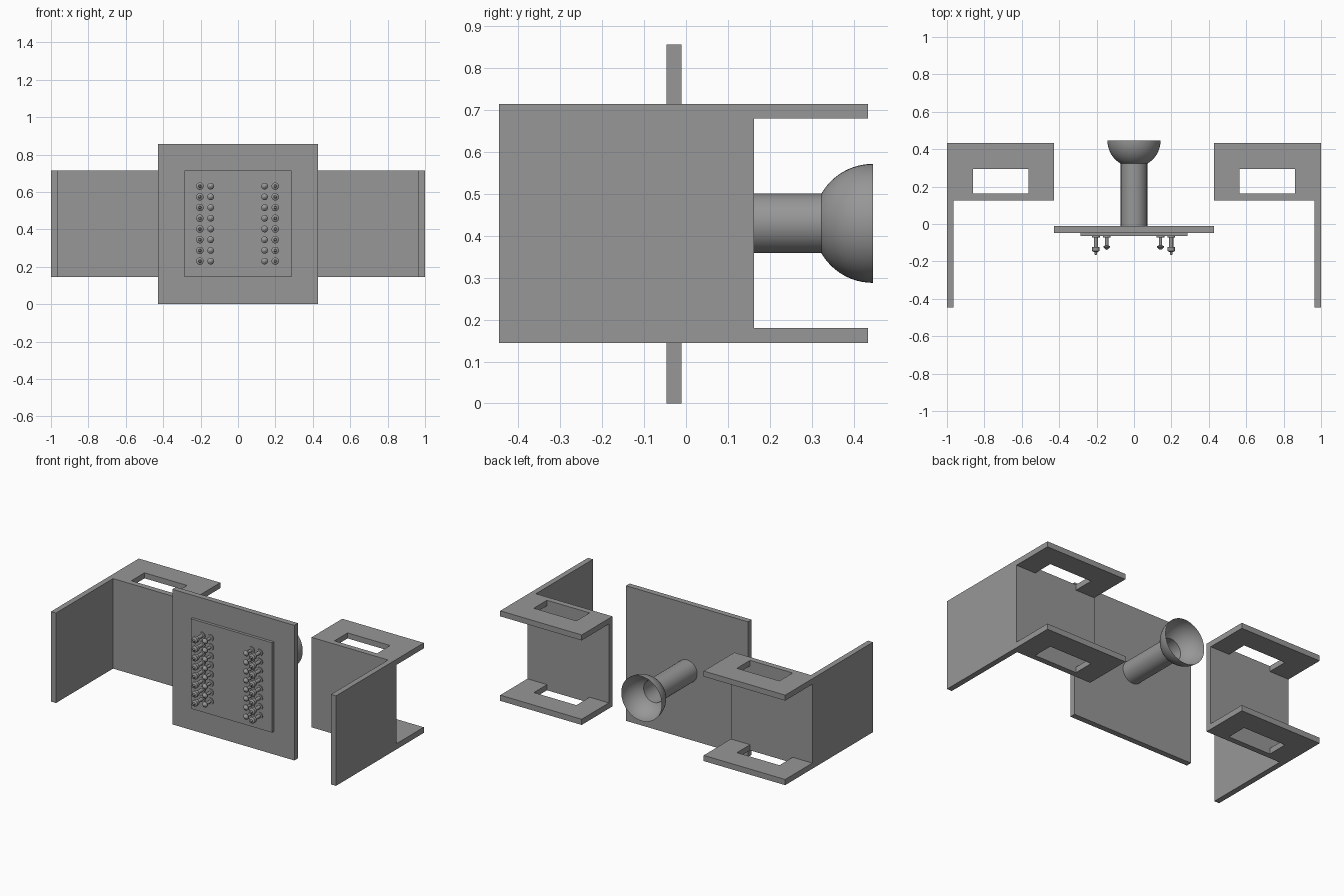
import bpy, bmesh, math
from mathutils import Matrix, Vector

if "Cube" in bpy.data.objects:
    bpy.data.objects.remove(bpy.data.objects["Cube"])

ZC = 0.43  # centre height
grey = bpy.data.materials.new("dark_grey")
grey.diffuse_color = (0.31, 0.31, 0.31, 1)
grey.use_nodes = True
grey.node_tree.nodes["Principled BSDF"].inputs["Base Color"].default_value = grey.diffuse_color


def finish(name, bm, smooth=False):
    bmesh.ops.recalc_face_normals(bm, faces=bm.faces)
    me = bpy.data.meshes.new(name)
    bm.to_mesh(me)
    bm.free()
    me.materials.append(grey)
    ob = bpy.data.objects.new(name, me)
    bpy.context.collection.objects.link(ob)
    if smooth:
        bpy.ops.object.select_all(action='DESELECT')
        ob.select_set(True)
        bpy.context.view_layer.objects.active = ob
        bpy.ops.object.shade_smooth_by_angle(angle=math.radians(35))
    return ob


def box(name, lo, hi):
    lo, hi = Vector(lo), Vector(hi)
    bm = bmesh.new()
    bmesh.ops.create_cube(bm, size=1, matrix=Matrix.Translation((lo + hi) / 2)
                          @ Matrix.Diagonal((*(hi - lo), 1)))
    return finish(name, bm)


def spin(bm, profile, x, z, steps):
    """Revolve (radius, y) points about an axis along y."""
    vs = [bm.verts.new((x + r, y, z)) for r, y in profile]
    es = [bm.edges.new(p) for p in zip(vs, vs[1:])]
    bmesh.ops.spin(bm, geom=vs + es, cent=(x, 0, z), axis=(0, 1, 0),
                   angle=math.tau, steps=steps, use_merge=True)
    bmesh.ops.remove_doubles(bm, verts=bm.verts, dist=1e-5)


def frame(name, outer, inner, z0, z1):
    """Flat plate with a rectangular window; rectangles are x0, x1, y0, y1."""
    bm = bmesh.new()
    rings = []
    for x0, x1, y0, y1 in (outer, inner):
        rings.append([bm.verts.new((x, y, z0)) for x, y in
                      ((x0, y0), (x1, y0), (x1, y1), (x0, y1))])
    o, i = rings
    fs = [bm.faces.new((o[k], o[(k + 1) % 4], i[(k + 1) % 4], i[k])) for k in range(4)]
    ext = bmesh.ops.extrude_face_region(bm, geom=fs, use_keep_orig=True)
    bmesh.ops.translate(bm, vec=(0, 0, z1 - z0),
                        verts=[g for g in ext['geom'] if isinstance(g, bmesh.types.BMVert)])
    return finish(name, bm)


# Central plates
box("main_plate", (-0.428, -0.047, 0), (0.428, -0.011, 0.857))
box("front_panel", (-0.285, -0.065, 0.145), (0.285, -0.047, 0.715))

# Hollow stem flaring into an open bowl
R, r, rim = 0.142, 0.071, 0.446
a0 = math.asin(r / R)
profile = [(r, -0.011)]
for k in range(13):
    a = a0 + (math.pi / 2 - a0) * k / 12
    profile.append((R * math.sin(a), rim - R * math.cos(a)))
bm = bmesh.new()
spin(bm, profile, 0, ZC, 48)
finish("stem_and_bowl", bm, True)

# Side brackets, mirrored left and right
for side, s in (("right", 1), ("left", -1)):
    def xs(a, b):
        return sorted((s * a, s * b))
    a, b = xs(0.965, 1.0)
    box(side + "_side_wall", (a, -0.446, 0.144), (b, 0.126, 0.715))
    a, b = xs(0.428, 1.0)
    box(side + "_back_wall", (a, 0.126, 0.18), (b, 0.162, 0.68))
    for lvl, z0, z1 in (("top", 0.68, 0.715), ("bottom", 0.144, 0.18)):
        frame(f"{side}_{lvl}_frame", (*xs(0.428, 1.0), 0.126, 0.434),
              (*xs(0.563, 0.862), 0.162, 0.294), z0, z1)

# Pins: longer outer columns and shorter inner columns
long_pin = [(0.021, -0.065), (0.021, -0.071), (0.011, -0.072), (0.011, -0.122),
            (0.02, -0.124), (0.02, -0.144), (0.008, -0.15), (0.006, -0.164), (0, -0.165)]
short_pin = [(0.021, -0.065), (0.021, -0.071), (0.009, -0.072), (0.009, -0.115),
             (0.018, -0.118), (0.018, -0.124), (0.006, -0.136), (0, -0.138)]
for side, xo, xi in (("left", -0.204, -0.146), ("right", 0.199, 0.142)):
    for kind, x, prof in (("outer", xo, long_pin), ("inner", xi, short_pin)):
        bm = bmesh.new()
        for k in range(8):
            spin(bm, prof, x, 0.23 + 0.0573 * k, 14)
        finish(f"{side}_{kind}_pins", bm, True)
